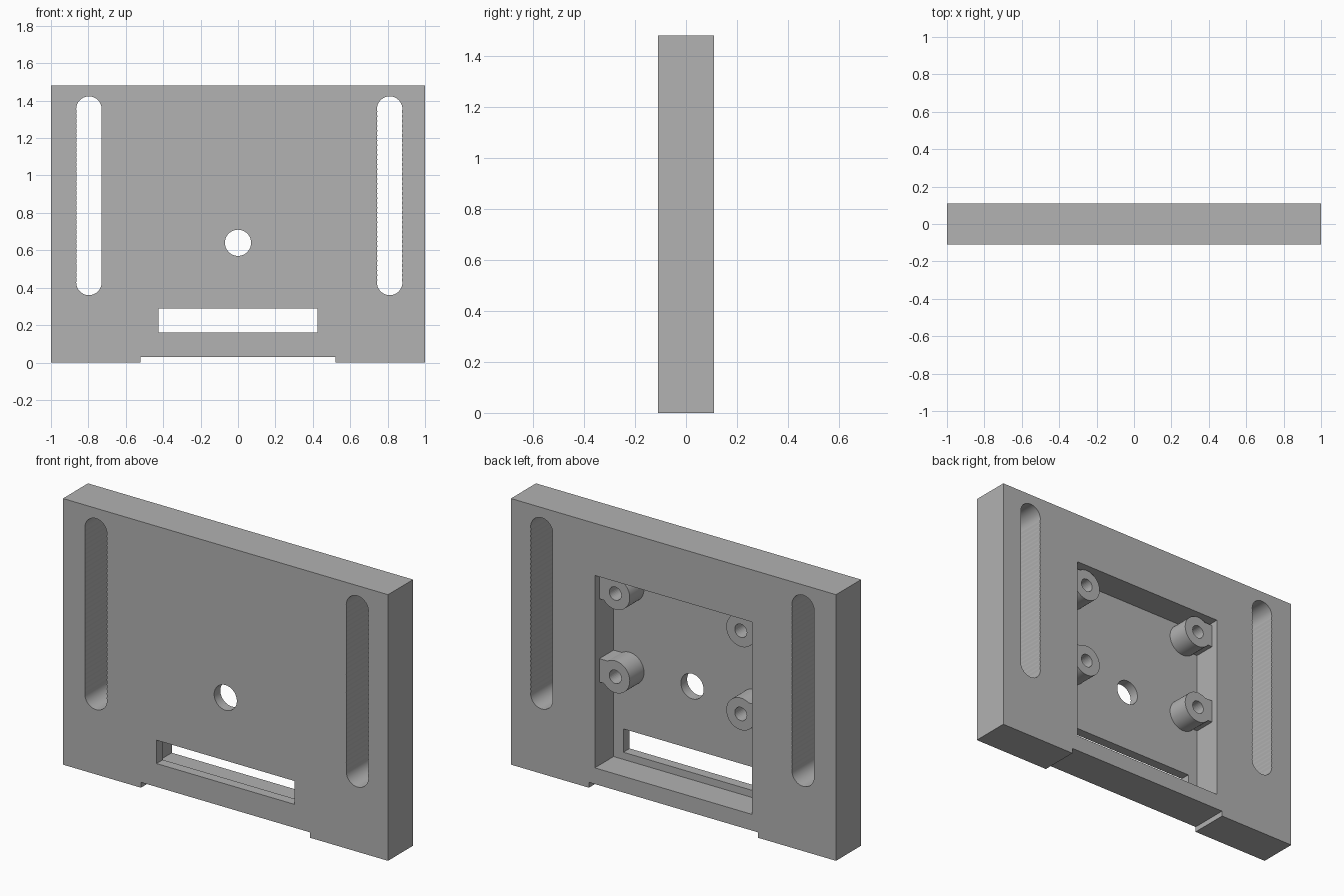
import bpy, bmesh
from math import pi, sin, cos, asin, radians

cube = bpy.data.objects.get("Cube")
if cube:
    bpy.data.objects.remove(cube, do_unlink=True)

grey = bpy.data.materials.new("plain_grey")
grey.use_nodes = True
tone = (0.445, 0.445, 0.445, 1)
grey.diffuse_color = tone
grey.node_tree.nodes["Principled BSDF"].inputs["Base Color"].default_value = tone

HALF = 0.11         # half the plate thickness
FLOOR = -0.055      # inner face of the thin front panel
WALL = 0.484        # half width of the rear pocket


def prism(name, outline, y0, y1):
    """Extrude an x-z outline from y0 to y1."""
    bm = bmesh.new()
    face = bm.faces.new([bm.verts.new((x, y0, z)) for x, z in outline])
    grown = bmesh.ops.extrude_face_region(bm, geom=[face])["geom"]
    for v in grown:
        if isinstance(v, bmesh.types.BMVert):
            v.co.y = y1
    bmesh.ops.recalc_face_normals(bm, faces=bm.faces)
    mesh = bpy.data.meshes.new(name)
    bm.to_mesh(mesh)
    bm.free()
    mesh.materials.append(grey)
    obj = bpy.data.objects.new(name, mesh)
    bpy.context.collection.objects.link(obj)
    return obj


def rect(x0, x1, z0, z1):
    return [(x0, z0), (x1, z0), (x1, z1), (x0, z1)]


def arc(x, z, r, a0=0.0, a1=2 * pi, n=48):
    return [(x + r * cos(a0 + (a1 - a0) * i / n), z + r * sin(a0 + (a1 - a0) * i / n))
            for i in range(n)]


def slot(x, z0, z1, r, steps=72):
    """Round-ended slot with finely scalloped long sides."""
    def wave(i):
        return r - (0.002 if i % 2 else 0)
    rise = [z0 + (z1 - z0) * i / steps for i in range(steps)]
    right = [(x + wave(i), z) for i, z in enumerate(rise)]
    left = [(x - wave(i), z0 + z1 - z) for i, z in enumerate(rise)]
    return right + arc(x, z1, r, 0, pi, 24) + left + arc(x, z0, r, pi, 2 * pi, 24)


def cut(target, outline, y0, y1):
    cutter = prism("cutter", outline, y0, y1)
    cutter.hide_render = True
    mod = target.modifiers.new("cut", "BOOLEAN")
    mod.operation = "DIFFERENCE"
    mod.solver = "EXACT"
    mod.object = cutter
    bpy.context.view_layer.objects.active = target
    bpy.ops.object.modifier_apply(modifier=mod.name)
    bpy.data.objects.remove(cutter, do_unlink=True)


def smooth(obj):
    bpy.ops.object.select_all(action="DESELECT")
    obj.select_set(True)
    bpy.context.view_layer.objects.active = obj
    bpy.ops.object.shade_smooth_by_angle(angle=radians(10))


# Plate with a shallow notch along the bottom edge
plate = prism("plate", [(-1, 0), (-0.52, 0), (-0.52, 0.03), (0.52, 0.03),
                        (0.52, 0), (1, 0), (1, 1.48), (-1, 1.48)], -HALF, HALF)

# Rear pocket, front window, centre hole and side slots
cut(plate, rect(-WALL, WALL, 0.12, 1.19), FLOOR, 0.3)
cut(plate, rect(-0.424, 0.424, 0.16, 0.29), -0.3, 0.05)
cut(plate, arc(0, 0.64, 0.07), -0.3, 0.3)
for x in (-0.797, 0.811):
    cut(plate, slot(x, 0.428, 1.355, 0.068), -0.3, 0.3)
smooth(plate)

# Four screw posts, each joined by a rib to the pocket side wall
R = 0.089
RIB_TOP, RIB_LOW = 0.075, -0.055
for side, label in ((1, "left"), (-1, "right")):
    for z, level in ((1.10, "upper"), (0.637, "lower")):
        a0, a1 = asin(RIB_TOP / R), 2 * pi + asin(RIB_LOW / R)
        shape = arc(0.386, z, R, a0, a1)
        shape += [(0.386 + R * cos(a1), z + RIB_LOW),
                  (WALL + 0.01, z + RIB_LOW), (WALL + 0.01, z + RIB_TOP)]
        post = prism(f"{level}_{label}_post", [(side * x, h) for x, h in shape],
                     FLOOR - 0.01, 0.07)
        cut(post, arc(side * 0.386, z, 0.037, n=32), FLOOR + 0.005, 0.3)
        smooth(post)
